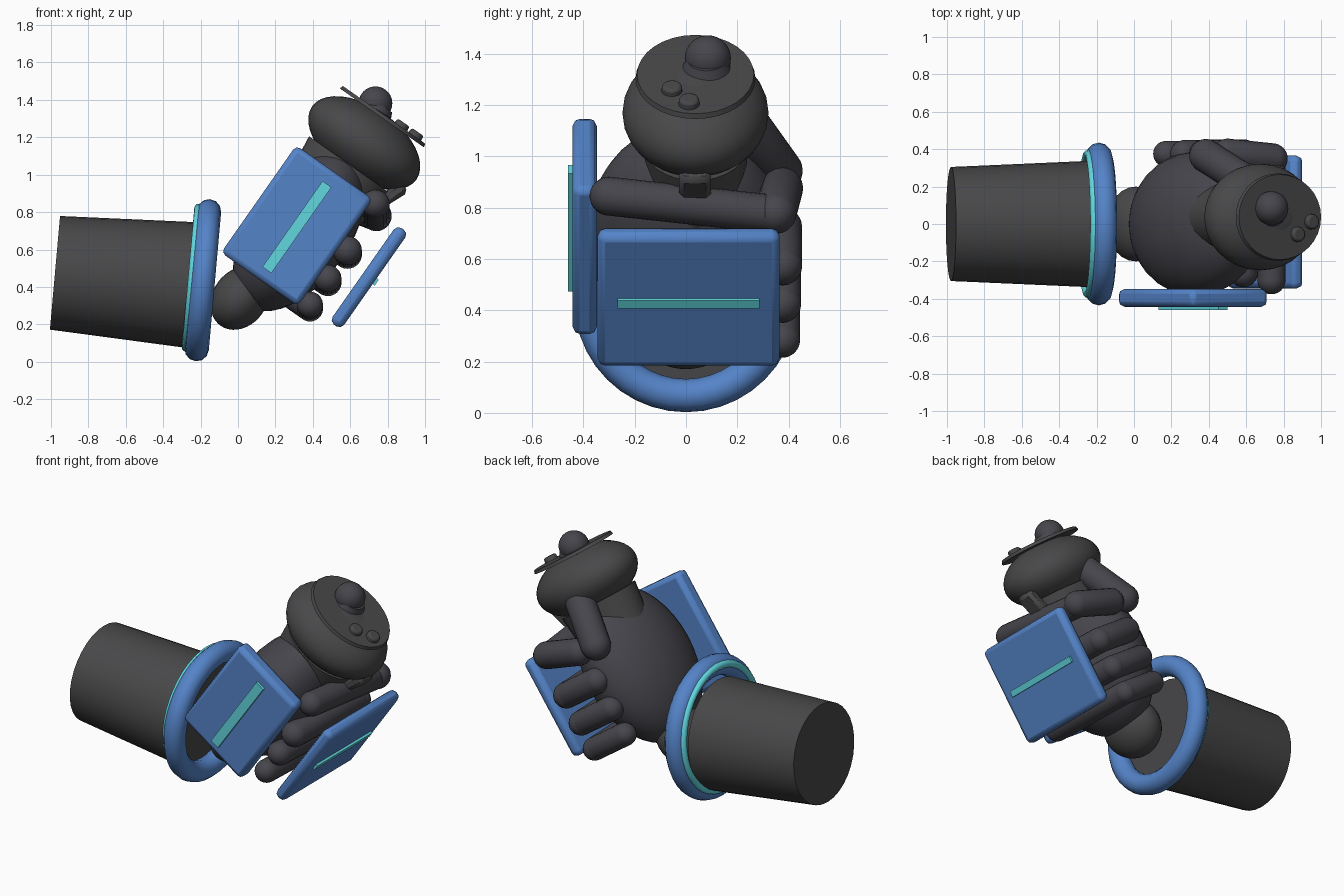
import bpy
from math import radians
from mathutils import Vector, Matrix, Euler

if "Cube" in bpy.data.objects:
    bpy.data.objects.remove(bpy.data.objects["Cube"])

TILT = radians(35)    # lean of hand and controller
ARM = radians(95.1)   # forearm axis, nearly level
U = Vector((0.574, 0, 0.819))
V = Vector((0.819, 0, -0.574))


def material(name, rgb):
    m = bpy.data.materials.new(name)
    m.diffuse_color = (*rgb, 1)
    m.use_nodes = True
    m.node_tree.nodes["Principled BSDF"].inputs["Base Color"].default_value = m.diffuse_color
    return m


CLOTH = material("dark_cloth", (0.065, 0.065, 0.068))
GLOVE = material("dark_glove", (0.06, 0.06, 0.072))
BLUE = material("blue_armour", (0.09, 0.23, 0.58))
CYAN = material("cyan_light", (0.12, 0.68, 0.74))


def finish(name, mat, smooth=True):
    o = bpy.context.object
    o.name = name
    o.data.materials.append(mat)
    if smooth:
        bpy.ops.object.shade_smooth_by_angle(angle=radians(35))
    return o


def ellipsoid(name, loc, radii, mat, tilt=TILT):
    bpy.ops.mesh.primitive_uv_sphere_add(segments=32, ring_count=20, location=loc, rotation=(0, tilt, 0))
    bpy.context.object.scale = radii
    return finish(name, mat)


def cone(name, loc, r1, r2, depth, mat, tilt=TILT, squash=1.0, bevel=0.0):
    bpy.ops.mesh.primitive_cone_add(vertices=32, radius1=r1, radius2=r2, depth=depth,
                                    location=loc, rotation=(0, tilt, 0))
    o = bpy.context.object
    o.scale = (1, squash, 1)
    if bevel:
        b = o.modifiers.new("bevel", "BEVEL")
        b.width, b.segments = bevel, 2
    return finish(name, mat)


def box(name, loc, size, mat, bevel=0.0, tilt=TILT, segments=2):
    bpy.ops.mesh.primitive_cube_add(size=1, location=loc, rotation=(0, tilt, 0))
    o = bpy.context.object
    o.data.transform(Matrix.Diagonal((*size, 1)))
    if bevel:
        b = o.modifiers.new("bevel", "BEVEL")
        b.width, b.segments = bevel, segments
    return finish(name, mat)


def capsule(name, a, b, r, mat=GLOVE):
    # sphere split at the equator and stretched between two points
    a, b = Vector(a), Vector(b)
    d = b - a
    bpy.ops.mesh.primitive_uv_sphere_add(segments=20, ring_count=13, radius=r, location=(a + b) / 2)
    o = bpy.context.object
    o.rotation_euler = d.to_track_quat("Z", "Y").to_euler()
    for v in o.data.vertices:
        v.co.z += d.length / 2 if v.co.z > 0 else -d.length / 2
    return finish(name, mat)


def torus(name, loc, major, minor, mat):
    bpy.ops.mesh.primitive_torus_add(major_segments=40, minor_segments=12, major_radius=major,
                                     minor_radius=minor, location=loc, rotation=(0, ARM, 0))
    return finish(name, mat)


# Forearm sleeve and glowing cuff
cone("forearm", (-0.615, 0, 0.443), 0.305, 0.337, 0.73, CLOTH, ARM)
torus("cuff_ring", (-0.188, 0, 0.436), 0.37, 0.065, BLUE)
torus("cuff_light", (-0.245, 0, 0.449), 0.375, 0.022, CYAN)

# Wrist and palm
ellipsoid("wrist", (0.01, 0, 0.34), (0.145, 0.2, 0.18), CLOTH)
ellipsoid("palm", (0.33, 0, 0.70), (0.27, 0.385, 0.49), GLOVE)

# Fingers: a knuckle segment along the side, then a segment across the grip
for name, x, z, r in (("pinky", 0.385, 0.285, 0.070), ("ring", 0.48, 0.425, 0.074),
                      ("middle", 0.585, 0.575, 0.078)):
    bend = Vector((x, 0.375, z))
    capsule(name + "_finger_base", bend - V * 0.26, bend, r)
    capsule(name + "_finger_tip", bend, (x, -0.26, z + 0.02), r)
capsule("index_finger_base", (0.5, 0.375, 0.875), (0.74, 0.35, 0.78), 0.082)
capsule("index_finger_tip", (0.735, 0.34, 0.775), (0.735, -0.3, 0.845), 0.076)
capsule("thumb", (0.385, 0.365, 0.945), (0.58, 0.24, 1.12), 0.09)

# Controller: handle, rounded head, face plate
head = Vector((0.675, 0.037, 1.17))
cone("controller_handle", head - U * 0.51, 0.17, 0.262, 0.74, CLOTH, squash=0.8)
ellipsoid("controller_head", head, (0.341, 0.285, 0.19), CLOTH)
cone("face_plate", (0.775, 0.037, 1.312), 0.275, 0.268, 0.02, CLOTH, squash=0.85)

# Thumbstick, buttons and trigger
cone("thumbstick_base", (0.745, 0.08, 1.352), 0.105, 0.075, 0.06, GLOVE)
ellipsoid("thumbstick_cap", (0.735, 0.085, 1.382), (0.09, 0.09, 0.09), GLOVE)
for i, p in enumerate(((0.875, -0.055, 1.262), (0.95, 0.012, 1.212))):
    cone(f"button_{i + 1}", p, 0.042, 0.038, 0.04, CLOTH, bevel=0.01)
box("trigger", (0.79, 0.035, 0.872), (0.24, 0.125, 0.07), CLOTH, 0.02, radians(-32), 1)

# Side and knuckle armour plates with light strips
side = Vector((0.315, -0.395, 0.727))
box("side_plate", side, (0.50, 0.095, 0.70), BLUE, 0.028)
box("side_light", side + Vector((0, -0.05, -0.007)), (0.058, 0.03, 0.56), CYAN)
front = Vector((0.70, 0.01, 0.452))
box("knuckle_plate", front, (0.075, 0.71, 0.63), BLUE, 0.03)
box("knuckle_light", front + V * 0.036, (0.03, 0.555, 0.038), CYAN)
